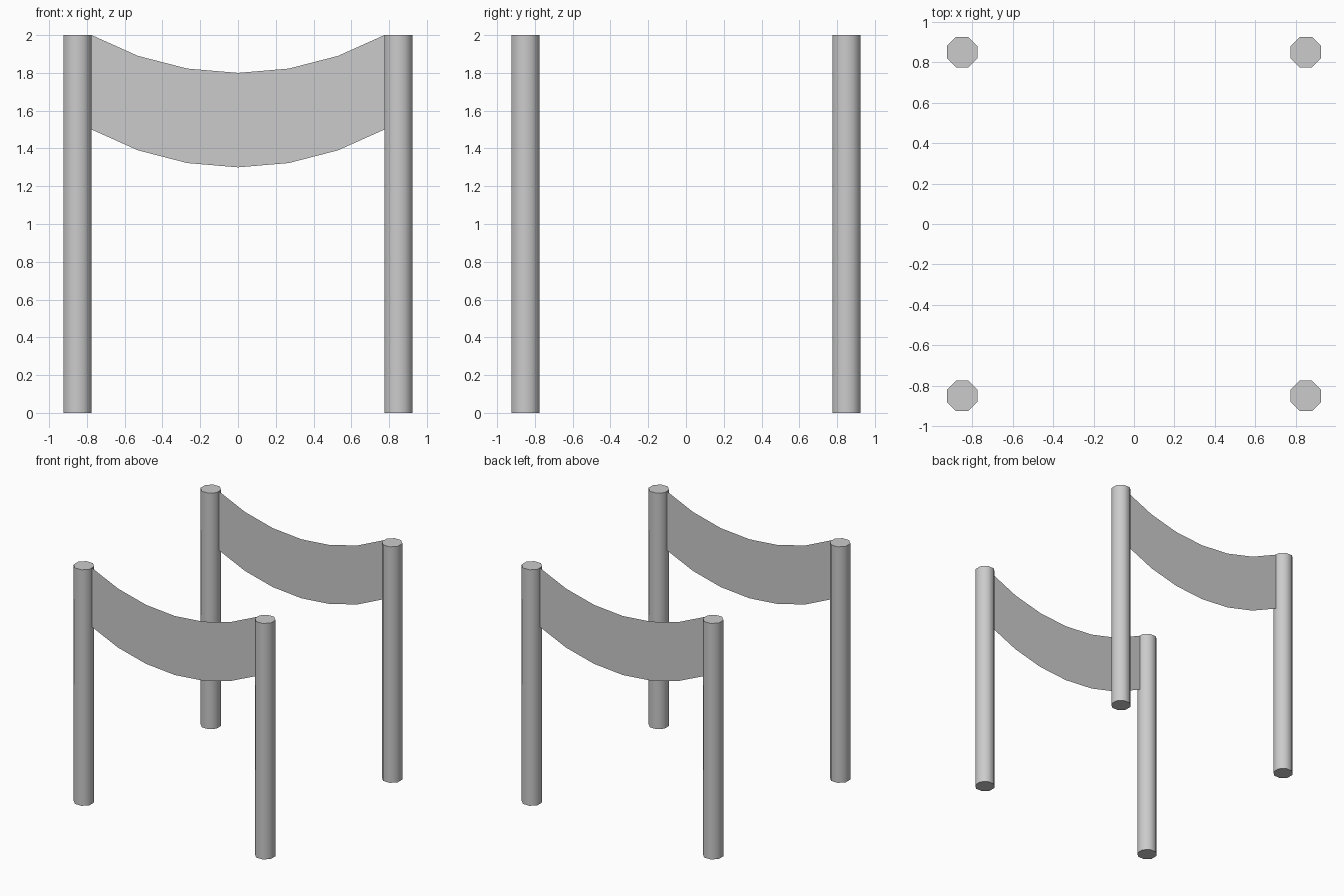
import bpy
import math

if "Cube" in bpy.data.objects:
    bpy.data.objects.remove(bpy.data.objects["Cube"])

OFFSET = 0.85            # post centres in x and y
APOTHEM = 0.075          # half width across the flats
HEIGHT = 2.0
HALF_SPAN, SAG, DROP, SEGMENTS = 0.775, 0.2, 0.5, 6


def add_post(name, x, y):
    bpy.ops.mesh.primitive_cylinder_add(
        vertices=8, radius=APOTHEM / math.cos(math.pi / 8), depth=HEIGHT,
        location=(x, y, HEIGHT / 2), rotation=(0, 0, math.pi / 8))
    post = bpy.context.object
    post.name = name
    bpy.ops.object.shade_smooth_by_angle(angle=math.radians(50))


def add_sling(name, y):
    # Sheet hanging along a circular arc between two posts
    radius = (HALF_SPAN ** 2 + SAG ** 2) / (2 * SAG)
    half_angle = math.asin(HALF_SPAN / radius)
    verts = []
    for i in range(SEGMENTS + 1):
        a = half_angle * (2 * i / SEGMENTS - 1)
        x = radius * math.sin(a)
        z = HEIGHT - SAG + radius * (1 - math.cos(a))
        verts += [(x, 0, z - DROP), (x, 0, z)]
    faces = [(2 * i, 2 * i + 2, 2 * i + 3, 2 * i + 1) for i in range(SEGMENTS)]
    mesh = bpy.data.meshes.new(name)
    mesh.from_pydata(verts, [], faces)
    sling = bpy.data.objects.new(name, mesh)
    sling.location.y = y
    bpy.context.collection.objects.link(sling)


# Four octagonal posts and the two sagging sheets, front and back
for y, row in ((-OFFSET, "front"), (OFFSET, "back")):
    for x, side in ((-OFFSET, "left"), (OFFSET, "right")):
        add_post(f"{row}_{side}_post", x, y)
    add_sling(f"{row}_hanging_sheet", y)
